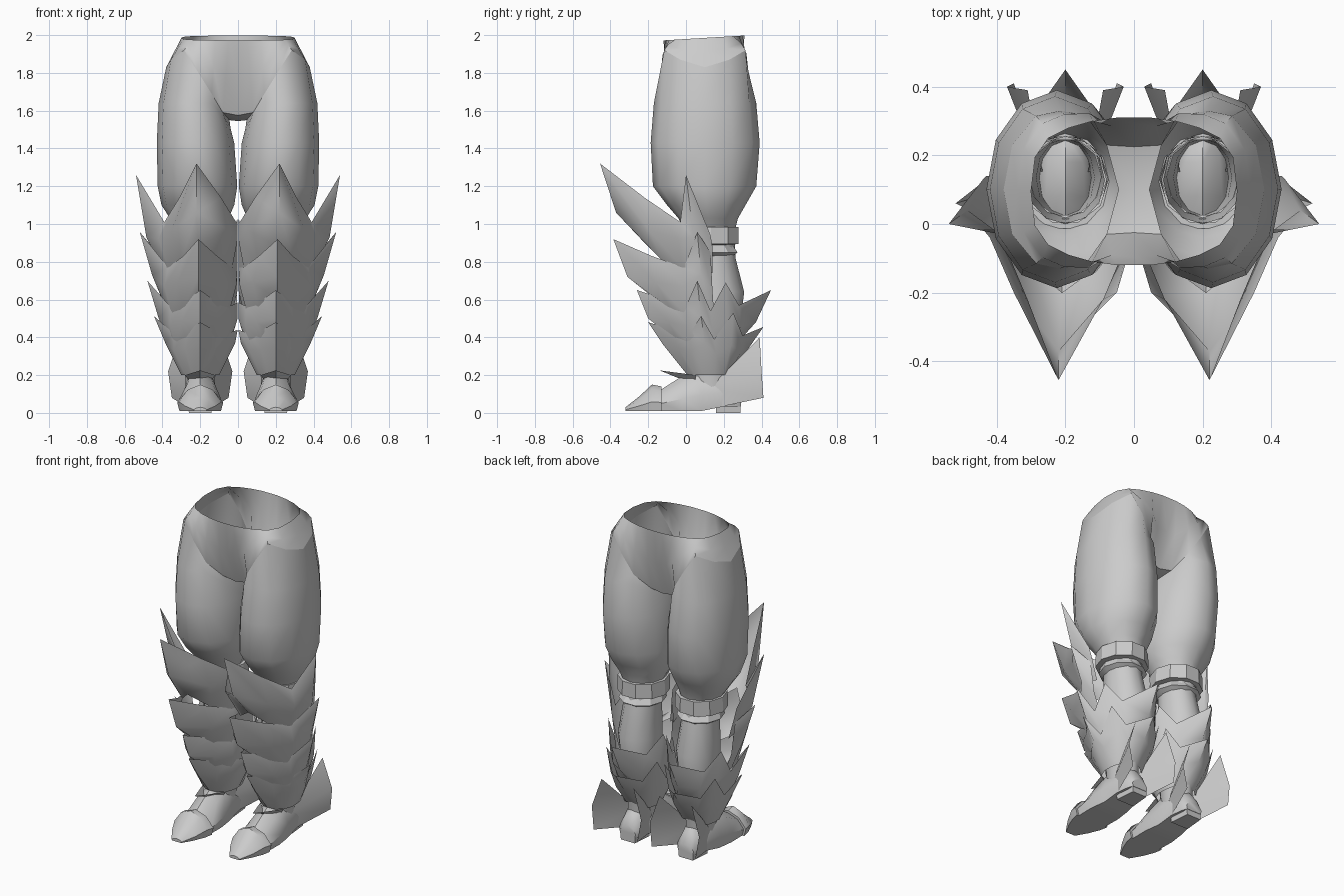
import bpy, bmesh, math
from mathutils import Vector

if "Cube" in bpy.data.objects:
    bpy.data.objects.remove(bpy.data.objects["Cube"])

grey = bpy.data.materials.new("plain_grey")
grey.diffuse_color = (0.6, 0.6, 0.6, 1)
grey.use_nodes = True
grey.node_tree.nodes["Principled BSDF"].inputs["Base Color"].default_value = grey.diffuse_color
CX, CY = 0.2, 0.1          # centre line of the lower leg


def make(name, verts, faces, pivot, angle=45):
    """Mesh mirrored to both legs, with faces turned away from the pivot."""
    bm = bmesh.new()
    vs = [bm.verts.new(v) for v in verts]
    for f in faces:
        bm.faces.new([vs[i] for i in f])
    bmesh.ops.remove_doubles(bm, verts=bm.verts, dist=0.0005)
    bmesh.ops.recalc_face_normals(bm, faces=bm.faces)
    bm.normal_update()
    p = Vector(pivot)
    if sum(f.normal.dot(f.calc_center_median() - p) * f.calc_area() for f in bm.faces) < 0:
        bmesh.ops.reverse_faces(bm, faces=bm.faces)
    me = bpy.data.meshes.new(name)
    bm.to_mesh(me)
    bm.free()
    me.materials.append(grey)
    ob = bpy.data.objects.new(name, me)
    bpy.context.collection.objects.link(ob)
    bpy.ops.object.select_all(action='DESELECT')
    ob.select_set(True)
    bpy.context.view_layer.objects.active = ob
    bpy.ops.object.shade_smooth_by_angle(angle=math.radians(angle))
    ob.modifiers.new("mirror", 'MIRROR')
    return ob


def loft(name, rows, closed, pivot, caps=False, angle=45):
    n = len(rows[0])
    faces = []
    for r in range(len(rows) - 1):
        for i in range(n if closed else n - 1):
            j = (i + 1) % n
            faces.append((r * n + i, r * n + j, (r + 1) * n + j, (r + 1) * n + i))
    if caps:
        faces += [tuple(range(n)), tuple(range((len(rows) - 1) * n, len(rows) * n))]
    return make(name, [v for r in rows for v in r], faces, pivot, angle)


def ring(z, x0, x1, y0, y1, n=12):
    cx, cy, rx, ry = (x0 + x1) / 2, (y0 + y1) / 2, (x1 - x0) / 2, (y1 - y0) / 2
    return [(cx + rx * math.cos(2 * math.pi * i / n),
             cy - ry * math.sin(2 * math.pi * i / n), z) for i in range(n)]


# Hip line where thigh and pelvis meet: (x, half depth, z), outer side to crotch
hip = [(.38, 0, 1.83), (.355, .13, 1.87), (.285, .215, 1.92), (.215, .23, 1.81),
       (.14, .215, 1.69), (.08, .13, 1.59), (.045, 0, 1.55)]


def hip_point(i):
    k, s = (i, -1) if i <= 6 else (12 - i, 1)
    x, d, z = hip[k]
    return Vector((x, CY + s * d, z))


# Thighs
top = [hip_point(i) for i in range(12)]
rows = [top]
for z, x0, x1, y0, y1 in [(1.64, .04, .42, -.17, .372), (1.43, .02, .43, -.187, .39),
                          (1.2, .004, .425, -.175, .372), (1.1, .02, .405, -.10, .315),
                          (1.03, .05, .36, -.04, .275), (.97, .08, .32, -.01, .26)]:
    rows.append([(x, y, min(z, top[i].z - .04) if z > 1.5 else z)
                 for i, (x, y, _) in enumerate(ring(z, x0, x1, y0, y1))])
loft("thigh", rows, True, (.22, .1, 1.4))

# Pelvis: waist ring falling to the hip line, plus a crotch strip
waist_x = [.30, .288, .25, .19, .12, .05, 0]
waist_d = [0, .10, .155, .185, .205, .215, .215]
verts, faces = [], []
cols = []
for s in (-1, 1):
    line = []
    for k in range(6):
        w = Vector((waist_x[k], CY - .005 + s * waist_d[k], 1.985 + s * waist_d[k] * .06))
        h = hip_point(k if s < 0 else (12 - k) % 12)
        m = (w + h) / 2 + Vector((0, s * .015 * min(k, 3) / 3, 0))
        line.append((w, m, h))
    w = Vector((0, CY - .005 + s * .215, 1.985 + s * .013))
    h = Vector((0, CY + s * .125, 1.575))
    line.append((w, (w + h) / 2 + Vector((0, s * .025, 0)), h))
    base = len(verts)
    verts += [p for c in line for p in c]
    for k in range(6):
        for r in range(2):
            a = base + k * 3 + r
            faces.append((a, a + 3, a + 4, a + 1))
    cols.append(base)
verts += [hip_point(6), Vector((0, CY, 1.545))]
n = len(verts)
for b in cols:
    faces.append((b + 17, b + 20, n - 1, n - 2))
make("pelvis", verts, faces, (0, .1, 1.8))

# Calf and ankle
loft("calf", [ring(z, CX - w, CX + w, y0, y1) for z, w, y0, y1 in [
    (1.0, .115, .0, .255), (.82, .105, .02, .262), (.64, .12, .02, .308),
    (.45, .11, .02, .285), (.28, .085, .02, .25), (.12, .075, .03, .24)]],
    True, (CX, .14, .55))

# Knee strap with a flared lower fold
loft("knee_strap", [ring(z, CX - w, CX + w, y0, y1, 10) for z, w, y0, y1 in [
    (.985, .125, .0, .26), (.985, .145, -.02, .285), (.895, .15, -.02, .285),
    (.89, .12, .01, .25), (.85, .135, .0, .28), (.83, .105, .02, .25)]],
    True, (CX, .13, .92), angle=30)


# Layered leg plates: half of the shell is given, the inner half is reflected
def plate(name, *rows):
    limit = rows[0][2][2] + .02
    full = []
    for r, row in enumerate(rows):
        wrap = abs(row[-1][0] - CX) < .001
        inner = []
        for x, y, z in (row[1:-1] if wrap else row[1:]):
            x2 = 2 * CX - x
            if x2 < .002:
                x2, z = .002, min(z, limit)
            inner.append((x2, y, z))
        full.append(inner[::-1] + list(row))
    loft(name, full, wrap, (CX, CY, rows[1][0][2] + .1), angle=50)


plate("knee_plate",
      [(.22, -.455, 1.32), (.31, -.22, 1.14), (.39, -.03, 1.01), (.54, 0, 1.26), (.44, .13, .94)],
      [(.22, -.37, 1.06), (.35, -.2, .97), (.42, -.04, .92), (.485, .04, .93), (.43, .14, .88)],
      [(.21, -.2, .88), (.30, -.12, .80), (.37, -.02, .77), (.40, .05, .77), (.39, .14, .74)])
plate("upper_shin_plate",
      [(.21, -.385, .92), (.29, -.18, .83), (.37, -.01, .77), (.52, .06, .958), (.43, .13, .85)],
      [(.21, -.31, .72), (.32, -.16, .69), (.39, -.01, .67), (.455, .08, .73), (.41, .14, .65)],
      [(.21, -.16, .60), (.29, -.08, .55), (.35, 0, .52), (.37, .08, .53), (.36, .15, .50)])
plate("middle_shin_plate",
      [(.2, -.26, .65), (.27, -.11, .60), (.36, 0, .565), (.48, .06, .70),
       (.40, .13, .54), (.39, .21, .69), (.32, .28, .57), (.2, .45, .65)],
      [(.2, -.2, .50), (.30, -.09, .48), (.36, .01, .46), (.42, .08, .50),
       (.38, .14, .44), (.37, .22, .50), (.30, .29, .46), (.2, .37, .48)],
      [(.2, -.1, .42), (.27, -.04, .37), (.33, .03, .35), (.35, .09, .35),
       (.34, .15, .34), (.33, .21, .35), (.28, .26, .36), (.2, .28, .38)])
plate("ankle_plate",
      [(.2, -.2, .48), (.27, -.07, .44), (.34, .02, .42), (.445, .08, .513),
       (.37, .15, .39), (.375, .25, .53), (.31, .30, .41), (.2, .41, .455)],
      [(.2, -.12, .36), (.28, -.04, .34), (.34, .03, .33), (.385, .1, .37),
       (.35, .16, .31), (.34, .24, .36), (.28, .29, .32), (.2, .33, .34)],
      [(.2, 0, .21), (.24, .02, .20), (.28, .05, .20), (.30, .1, .20),
       (.30, .15, .20), (.29, .2, .20), (.25, .23, .21), (.2, .25, .23)])

# Instep spike
loft("instep_spike", [[(.12, .05, .2), (.2, -.14, .225), (.28, .05, .2)],
                      [(.14, .05, .17), (.2, -.03, .18), (.26, .05, .17)]],
     False, (CX, .1, .15), angle=30)


# Foot: cross-sections from toe to heel
def section(y, w, h, z=.01):
    return [(CX + w * a, y, z + (h - z) * b) for a, b in
            [(-.9, 0), (-1, .35), (-.6, .8), (0, 1), (.6, .8), (1, .35), (.9, 0)]]


loft("foot", [section(*s) for s in [(-.32, .035, .03), (-.25, .08, .085), (-.18, .112, .15),
                                    (-.13, .122, .14), (-.13, .108, .125), (-.02, .11, .195),
                                    (.08, .095, .25), (.18, .085, .24, .03),
                                    (.26, .075, .16, .03), (.29, .055, .10, .035)]],
     True, (CX, 0, .08), caps=True, angle=40)
loft("heel", [[(CX + a * w, y, z) for a, y in [(-1, .16), (1, .16), (.8, .288), (-.8, .288)]]
              for z, w in [(0, .06), (.05, .065)]], True, (CX, .22, .02), caps=True, angle=30)

# Ankle fins on both sides of each foot
fin = [(.26, .12, .13), (.31, .39, .40), (.37, .40, .22), (.35, .41, .08), (.27, .17, .03)]
for name, flip in (("outer_fin", False), ("inner_fin", True)):
    pts = [((2 * CX - x if flip else x), y, z) for x, y, z in fin]
    make(name, pts, [(0, 1, 2), (0, 2, 3), (0, 3, 4)], (CX, .2, .15), 30)
